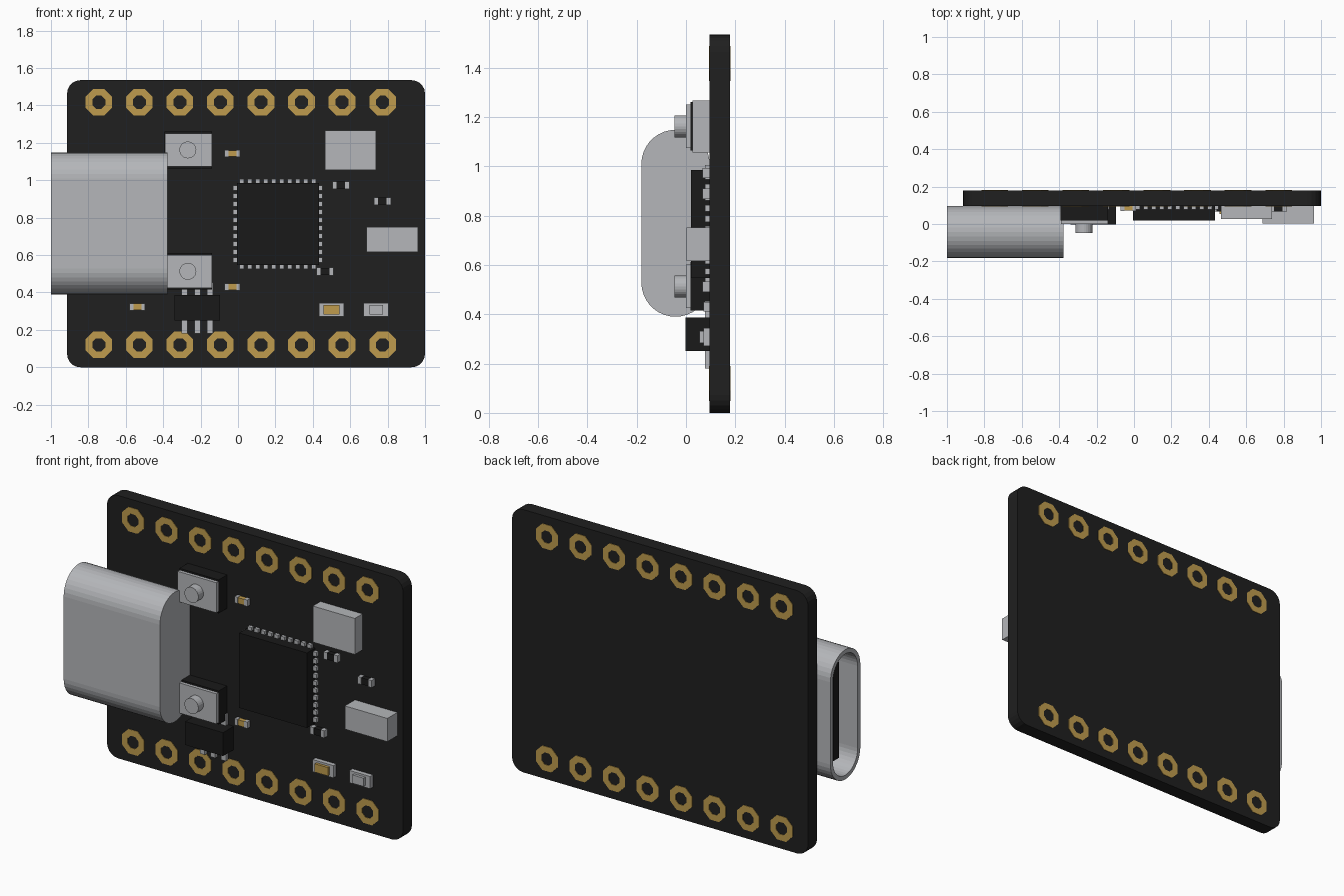
import bpy, bmesh, math

if "Cube" in bpy.data.objects:
    bpy.data.objects.remove(bpy.data.objects["Cube"])


def mat(name, rgb):
    m = bpy.data.materials.new(name)
    m.diffuse_color = (*rgb, 1)
    m.use_nodes = True
    m.node_tree.nodes["Principled BSDF"].inputs["Base Color"].default_value = m.diffuse_color
    return m


BOARD = mat("board black", (0.014, 0.014, 0.014))
CHIP = mat("chip black", (0.010, 0.010, 0.010))
METAL = mat("metal grey", (0.46, 0.47, 0.49))
GOLD = mat("gold", (0.52, 0.33, 0.075))

FACE, BACK = 0.096, 0.178   # front and back planes of the board


def finish(name, bm, material):
    bmesh.ops.recalc_face_normals(bm, faces=bm.faces[:])
    me = bpy.data.meshes.new(name)
    bm.to_mesh(me)
    bm.free()
    me.materials.append(material)
    ob = bpy.data.objects.new(name, me)
    bpy.context.collection.objects.link(ob)
    return ob


def skin(name, rings, material, cap=True, closed=False):
    """Bridge a list of equal-length point loops with quads."""
    bm = bmesh.new()
    loops = [[bm.verts.new(p) for p in r] for r in rings]
    pairs = list(zip(loops, loops[1:]))
    if closed:
        pairs.append((loops[-1], loops[0]))
    for a, b in pairs:
        for i in range(len(a)):
            j = (i + 1) % len(a)
            bm.faces.new((a[i], a[j], b[j], b[i]))
    if cap and not closed:
        bm.faces.new(loops[0])
        bm.faces.new(loops[-1])
    return finish(name, bm, material)


def box(name, x0, x1, z0, z1, y0, material, y1=FACE + 0.002):
    ring = [(x0, z0), (x1, z0), (x1, z1), (x0, z1)]
    return skin(name, [[(x, y, z) for x, z in ring] for y in (y0, y1)], material)


def circle(cx, cz, r, y, n, offset=0.0):
    return [(cx + r * math.cos(2 * math.pi * i / n + offset), y,
             cz + r * math.sin(2 * math.pi * i / n + offset)) for i in range(n)]


def rounded(u0, u1, v0, v1, r, seg):
    """Rounded rectangle outline in two dimensions."""
    pts = []
    corners = [(u1 - r, v1 - r), (u0 + r, v1 - r), (u0 + r, v0 + r), (u1 - r, v0 + r)]
    for k, (cu, cv) in enumerate(corners):
        for i in range(seg + 1):
            a = math.pi / 2 * (k + i / seg)
            pts.append((cu + r * math.cos(a), cv + r * math.sin(a)))
    return pts


# Circuit board
outline = rounded(-0.914, 1.0, 0.0, 1.535, 0.072, 5)
skin("circuit_board", [[(x, y, z) for x, z in outline] for y in (FACE, BACK)], BOARD)

# Gold pad rings, two rows on both sides
for row, z in (("lower", 0.12), ("upper", 1.417)):
    for i in range(8):
        x = -0.744 + i * 0.2167
        for side, ya, yb in (("front", FACE - 0.003, FACE + 0.001),
                             ("back", BACK + 0.003, BACK - 0.001)):
            o = math.pi / 8
            skin(f"{row}_{side}_pad_{i + 1}",
                 [circle(x, z, 0.077, ya, 8, o), circle(x, z, 0.038, ya, 8, o),
                  circle(x, z, 0.038, yb, 8, o), circle(x, z, 0.077, yb, 8, o)],
                 GOLD, closed=True)

# Connector shell: pill-shaped tube, open at -x, closed at +x
def pill(x, inset):
    r = 0.1385 - inset
    pts = rounded(-0.181 + inset, 0.096 - inset, 0.39 + inset, 1.148 - inset, r - 1e-4, 9)
    return [(x, y, z) for y, z in pts]


skin("connector_shell", [pill(-0.378, 0), pill(-1.0, 0), pill(-1.0, 0.025),
                         pill(-0.46, 0.025)], METAL)
box("connector_tongue", -0.94, -0.455, 0.49, 1.05, -0.07, CHIP, -0.018)

# Push buttons
for name, z in (("upper", 1.162), ("lower", 0.513)):
    box(f"{name}_button_base", -0.392, -0.138, z - 0.098, z + 0.098, 0.019, CHIP)
    box(f"{name}_button_plate", -0.39, -0.14, z - 0.088, z + 0.088, 0.0, METAL, 0.02)
    skin(f"{name}_button_plunger",
         [circle(-0.268, z, 0.045, y, 24) for y in (-0.047, 0.005)], METAL)

# Main chip with ten pins on each side
box("main_chip", -0.006, 0.432, 0.547, 0.985, 0.02, CHIP)
cx, cz, reach, w = 0.213, 0.766, 0.238, 0.0125
for i in range(10):
    d = (i - 4.5) * 0.0428
    for s, side in ((-1, "low"), (1, "high")):
        for axis, px, pz in (("row", cx + d, cz + s * (reach - 0.012)),
                             ("column", cx + s * (reach - 0.012), cz + d)):
            hx, hz = (w, 0.0135) if axis == "row" else (0.0135, w)
            box(f"chip_pin_{axis}_{side}_{i + 1}", px - hx, px + hx,
                pz - hz, pz + hz, 0.077, METAL)

# Six-legged regulator
box("regulator_body", -0.34, -0.095, 0.25, 0.387, -0.002, CHIP)
for i, x in enumerate((-0.285, -0.217, -0.149)):
    box(f"regulator_upper_leg_{i + 1}", x - 0.016, x + 0.016, 0.38, 0.452, 0.077, METAL)
    box(f"regulator_lower_leg_{i + 1}", x - 0.016, x + 0.016, 0.18, 0.26, 0.077, METAL)

# Metal cans
box("large_metal_can", 0.465, 0.737, 1.055, 1.266, 0.026, METAL)
box("tall_metal_can", 0.688, 0.963, 0.615, 0.751, 0.003, METAL)


# Two-ended small parts: end caps around a coloured middle
def chip_part(name, x, z, length, end, height, middle, y):
    h, l = height / 2, length / 2
    box(f"{name}_middle", x - l + end, x + l - end, z - h + 0.002, z + h - 0.002,
        y + 0.001, middle)
    for s, side in ((-1, "left"), (1, "right")):
        a, b = sorted((x + s * l, x + s * (l - end)))
        box(f"{name}_{side}_end", a, b, z - h, z + h, y, METAL)


for i, (x, z) in enumerate(((-0.03, 1.143), (-0.03, 0.43), (-0.538, 0.323))):
    chip_part(f"capacitor_{i + 1}", x, z, 0.082, 0.02, 0.038, GOLD, 0.07)
for i, (x, z) in enumerate(((0.55, 0.973), (0.772, 0.888), (0.465, 0.512))):
    chip_part(f"resistor_{i + 1}", x, z, 0.09, 0.022, 0.042, CHIP, 0.067)

# Indicator lamps with raised lens
for name, x, lens, hw in (("gold", 0.5, GOLD, 0.043), ("clear", 0.738, METAL, 0.036)):
    box(f"{name}_lamp_base", x - 0.067, x + 0.067, 0.272, 0.344, 0.07, METAL)
    box(f"{name}_lamp_lens", x - hw, x + hw, 0.283, 0.332, 0.054, lens, 0.072)
